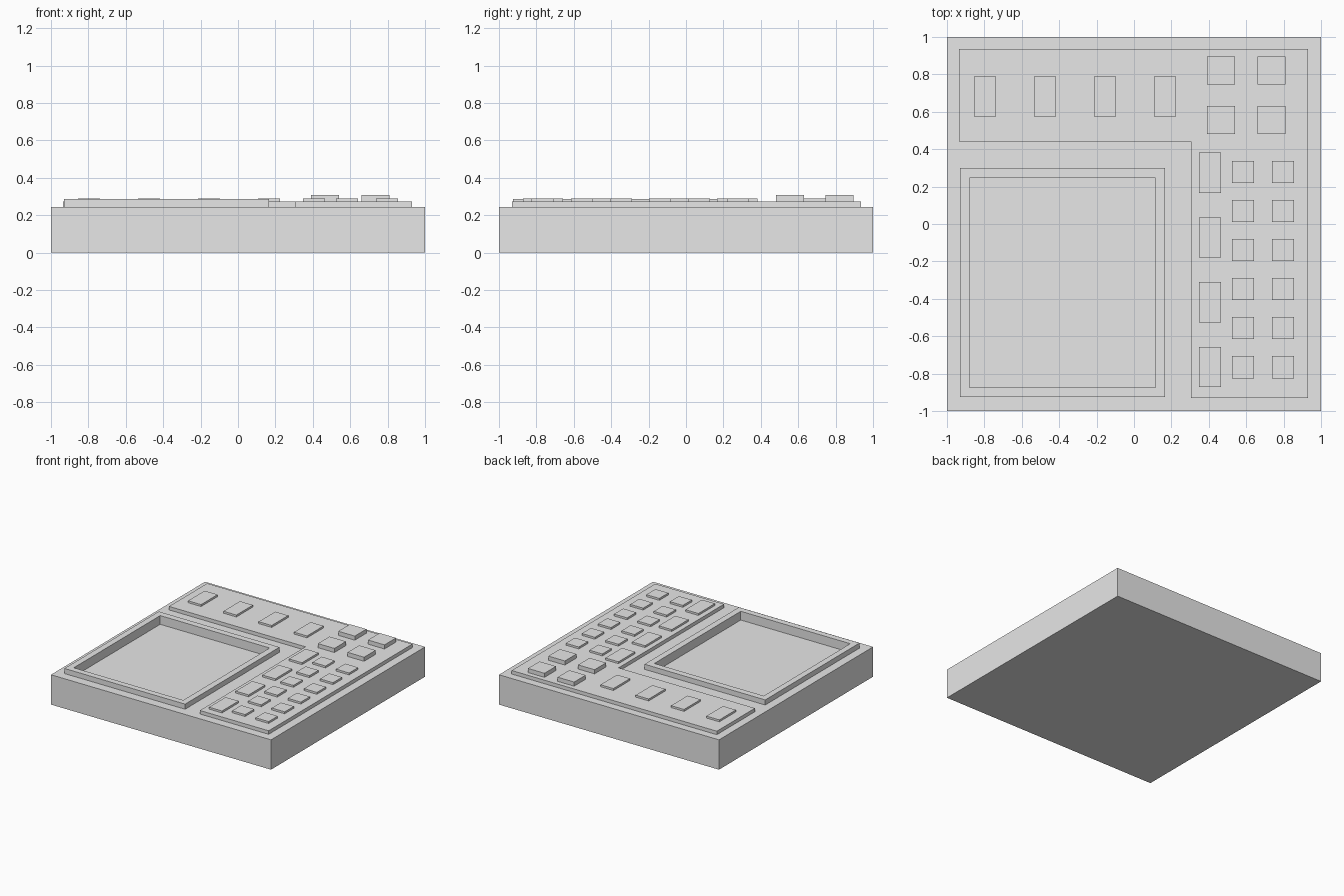
import bpy
import bmesh

cube = bpy.data.objects.get("Cube")
if cube:
    bpy.data.objects.remove(cube, do_unlink=True)

grey = bpy.data.materials.new("plain_grey")
grey.use_nodes = True
grey.diffuse_color = (0.8, 0.8, 0.8, 1)
grey.node_tree.nodes["Principled BSDF"].inputs["Base Color"].default_value = (0.8, 0.8, 0.8, 1)

BODY_TOP, PANEL_TOP, FRAME_TOP = 0.245, 0.274, 0.287
BUTTON_TOP, KNOB_TOP, SCREEN_Z = 0.29, 0.308, 0.215


def finish(name, bm):
    bmesh.ops.recalc_face_normals(bm, faces=bm.faces)
    mesh = bpy.data.meshes.new(name)
    bm.to_mesh(mesh)
    bm.free()
    mesh.materials.append(grey)
    obj = bpy.data.objects.new(name, mesh)
    bpy.context.collection.objects.link(obj)
    return obj


def loft(name, rings, cap=True):
    """Join outlines, each (points, height), one after another."""
    bm = bmesh.new()
    loops = [[bm.verts.new((x, y, z)) for x, y in pts] for pts, z in rings]
    pairs = list(zip(loops, loops[1:]))
    if cap:
        bm.faces.new(loops[0])
        bm.faces.new(loops[-1])
    else:
        pairs.append((loops[-1], loops[0]))
    for a, b in pairs:
        for i in range(len(a)):
            j = (i + 1) % len(a)
            bm.faces.new((a[i], a[j], b[j], b[i]))
    return finish(name, bm)


def rect(x0, x1, y0, y1):
    return [(x0, y0), (x1, y0), (x1, y1), (x0, y1)]


def button_grid(name, xs, ys, width, depth, top):
    for row, y in enumerate(ys):
        for col, x in enumerate(xs):
            pts = rect(x - width / 2, x + width / 2, y - depth / 2, y + depth / 2)
            loft(f"{name}_{row + 1}_{col + 1}", [(pts, PANEL_TOP), (pts, top)])


# Slab body with the sunken screen well
slab = rect(-1, 1, -1, 1)
well = rect(-0.88, 0.115, -0.875, 0.247)
loft("body", [(slab, 0), (slab, BODY_TOP), (well, BODY_TOP), (well, SCREEN_Z)])

# Raised frame around the screen
rim = rect(-0.93, 0.167, -0.925, 0.3)
loft("screen_frame", [(rim, BODY_TOP), (rim, FRAME_TOP), (well, FRAME_TOP), (well, BODY_TOP)],
     cap=False)

# L-shaped control panel
panel = [(-0.935, 0.44), (0.305, 0.44), (0.305, -0.93), (0.93, -0.93), (0.93, 0.935), (-0.935, 0.935)]
loft("control_panel", [(panel, BODY_TOP), (panel, PANEL_TOP)])

# Buttons on the panel
button_grid("top_button", [-0.797 + 0.321 * i for i in range(4)], [0.682], 0.118, 0.215, BUTTON_TOP)
button_grid("knob", [0.465, 0.735], [0.82, 0.555], 0.15, 0.15, KNOB_TOP)
button_grid("long_key", [0.406], [0.274 - 0.346 * i for i in range(4)], 0.118, 0.215, BUTTON_TOP)
button_grid("small_key", [0.583, 0.797], [0.279 - 0.209 * i for i in range(6)], 0.118, 0.118, BUTTON_TOP)
